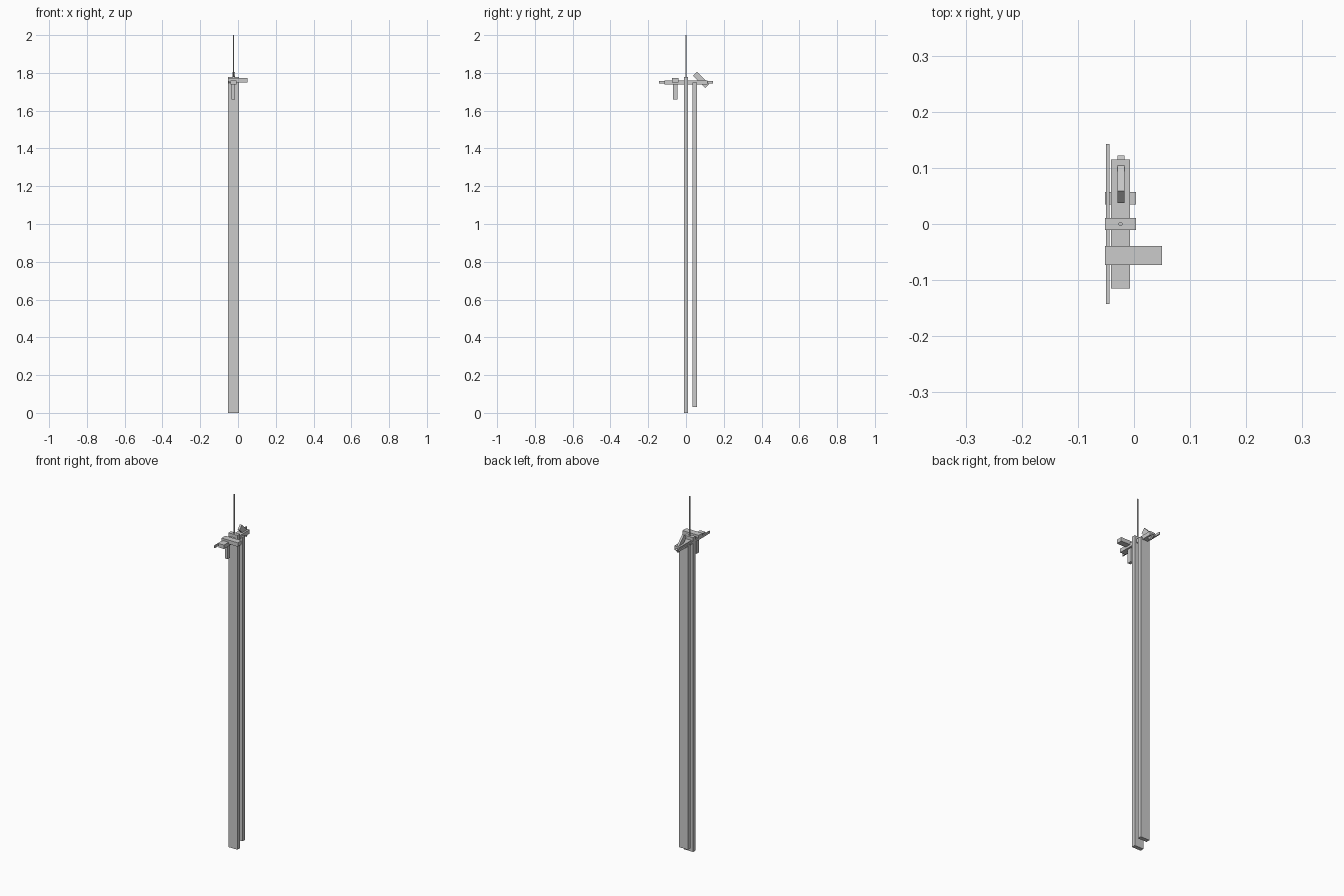
import bpy, math

if "Cube" in bpy.data.objects:
    bpy.data.objects.remove(bpy.data.objects["Cube"])


def box(name, x, y, z, tilt=0.0):
    """Box from (min, max) ranges, optionally tilted about the x axis."""
    ranges = (x, y, z)
    bpy.ops.mesh.primitive_cube_add(size=1)
    ob = bpy.context.object
    ob.name = name
    for v in ob.data.vertices:
        for i, (a, b) in enumerate(ranges):
            v.co[i] *= b - a
    ob.location = [(a + b) / 2 for a, b in ranges]
    ob.rotation_euler.x = tilt
    return ob


# Two long upright boards
box("front_board", (-0.052, 0.004), (-0.011, 0.011), (0.0, 1.778))
box("rear_board", (-0.052, 0.004), (0.035, 0.057), (0.03, 1.75))

# Horizontal body across the top of the boards
box("body_plate", (-0.041, -0.007), (-0.115, 0.115), (1.738, 1.76))
box("side_rail", (-0.050, -0.044), (-0.143, 0.143), (1.744, 1.757))

# Crossbar and hanging grip at the front
box("crossbar", (-0.052, 0.050), (-0.073, -0.039), (1.75, 1.772))
box("grip", (-0.034, -0.017), (-0.069, -0.045), (1.66, 1.76))

# Slanted lever at the back
box("slanted_lever", (-0.029, -0.017), (0.035, 0.125), (1.748, 1.778),
    tilt=math.radians(-45))

# Thin rod rising from the front board
bpy.ops.mesh.primitive_cylinder_add(vertices=16, radius=0.0035, depth=0.24,
                                    location=(-0.024, 0, 1.88))
rod = bpy.context.object
rod.name = "top_rod"
bpy.ops.object.shade_smooth_by_angle()
